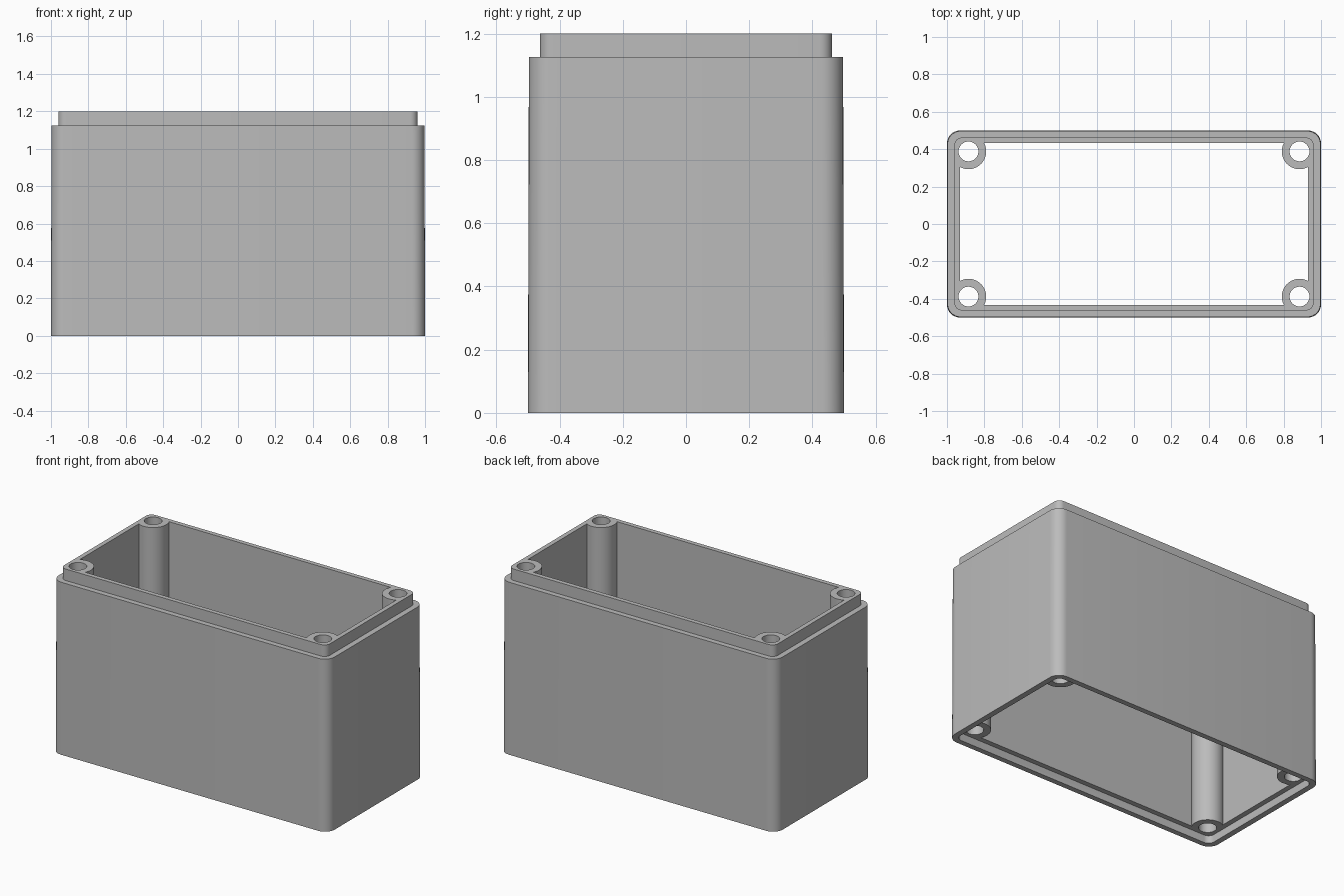
import bpy, bmesh, math

default_cube = bpy.data.objects.get("Cube")
if default_cube:
    bpy.data.objects.remove(default_cube, do_unlink=True)

grey = bpy.data.materials.new("plain_grey")
grey.use_nodes = True
colour = (0.5, 0.5, 0.5, 1)
grey.diffuse_color = colour
grey.node_tree.nodes["Principled BSDF"].inputs["Base Color"].default_value = colour

STEPS = 8
BOSS_X, BOSS_Y = 0.885, 0.388
CORNERS = [(sx * BOSS_X, sy * BOSS_Y) for sx in (-1, 1) for sy in (-1, 1)]


def rounded_rect(hx, hy, r):
    """Counter-clockwise outline with rounded corners."""
    pts = []
    for i, (sx, sy) in enumerate(((1, 1), (-1, 1), (-1, -1), (1, -1))):
        for k in range(STEPS + 1):
            a = math.pi / 2 * (i + k / STEPS)
            pts.append((sx * (hx - r) + r * math.cos(a), sy * (hy - r) + r * math.sin(a)))
    return pts


def loft(name, levels):
    """Closed solid through stacked rounded rectangles (half x, half y, radius, z)."""
    bm = bmesh.new()
    rings = [[bm.verts.new((x, y, z)) for x, y in rounded_rect(hx, hy, r)]
             for hx, hy, r, z in levels]
    for low, high in zip(rings, rings[1:]):
        n = len(low)
        for i in range(n):
            j = (i + 1) % n
            bm.faces.new((low[i], low[j], high[j], high[i]))
    bm.faces.new(rings[0][::-1])
    bm.faces.new(rings[-1])
    mesh = bpy.data.meshes.new(name)
    bm.to_mesh(mesh)
    bm.free()
    mesh.materials.append(grey)
    obj = bpy.data.objects.new(name, mesh)
    bpy.context.collection.objects.link(obj)
    return obj


def columns(name, radius, sides):
    """One upright cylinder at each corner, longer than the box is tall."""
    obj = loft(name, [(1, 1, 0.1, 0), (1, 1, 0.1, 1)])
    bm = bmesh.new()
    for x, y in CORNERS:
        made = bmesh.ops.create_cone(bm, cap_ends=True, segments=sides,
                                     radius1=radius, radius2=radius, depth=2)
        bmesh.ops.translate(bm, verts=made["verts"], vec=(x, y, 0.6))
    bm.to_mesh(obj.data)
    bm.free()
    return obj


def subtract(target, cutter):
    mod = target.modifiers.new("cut", "BOOLEAN")
    mod.operation = "DIFFERENCE"
    mod.solver = "EXACT"
    mod.object = cutter
    bpy.context.view_layer.objects.active = target
    bpy.ops.object.modifier_apply(modifier=mod.name)
    bpy.data.objects.remove(cutter, do_unlink=True)


# Outer wall with the stepped-in lip on top
box = loft("enclosure_frame", [
    (1, 0.5, 0.07, 0),
    (0.997, 0.497, 0.07, 1.125),
    (0.96, 0.462, 0.04, 1.125),
    (0.96, 0.462, 0.04, 1.2),
])

# Open interior, leaving a round screw boss in each corner
cavity = loft("cavity", [(0.93, 0.432, 0.02, -0.2), (0.93, 0.432, 0.02, 1.4)])
subtract(cavity, columns("bosses", 0.095, 48))
subtract(box, cavity)

# Recess under the base that takes the lip of another frame
subtract(box, loft("recess", [(0.963, 0.465, 0.04, -0.2), (0.963, 0.465, 0.04, 0.05)]))

# Screw holes through the bosses
subtract(box, columns("screw_holes", 0.053, 32))

bpy.ops.object.select_all(action="DESELECT")
box.select_set(True)
bpy.context.view_layer.objects.active = box
bpy.ops.object.shade_smooth_by_angle(angle=math.radians(30))
